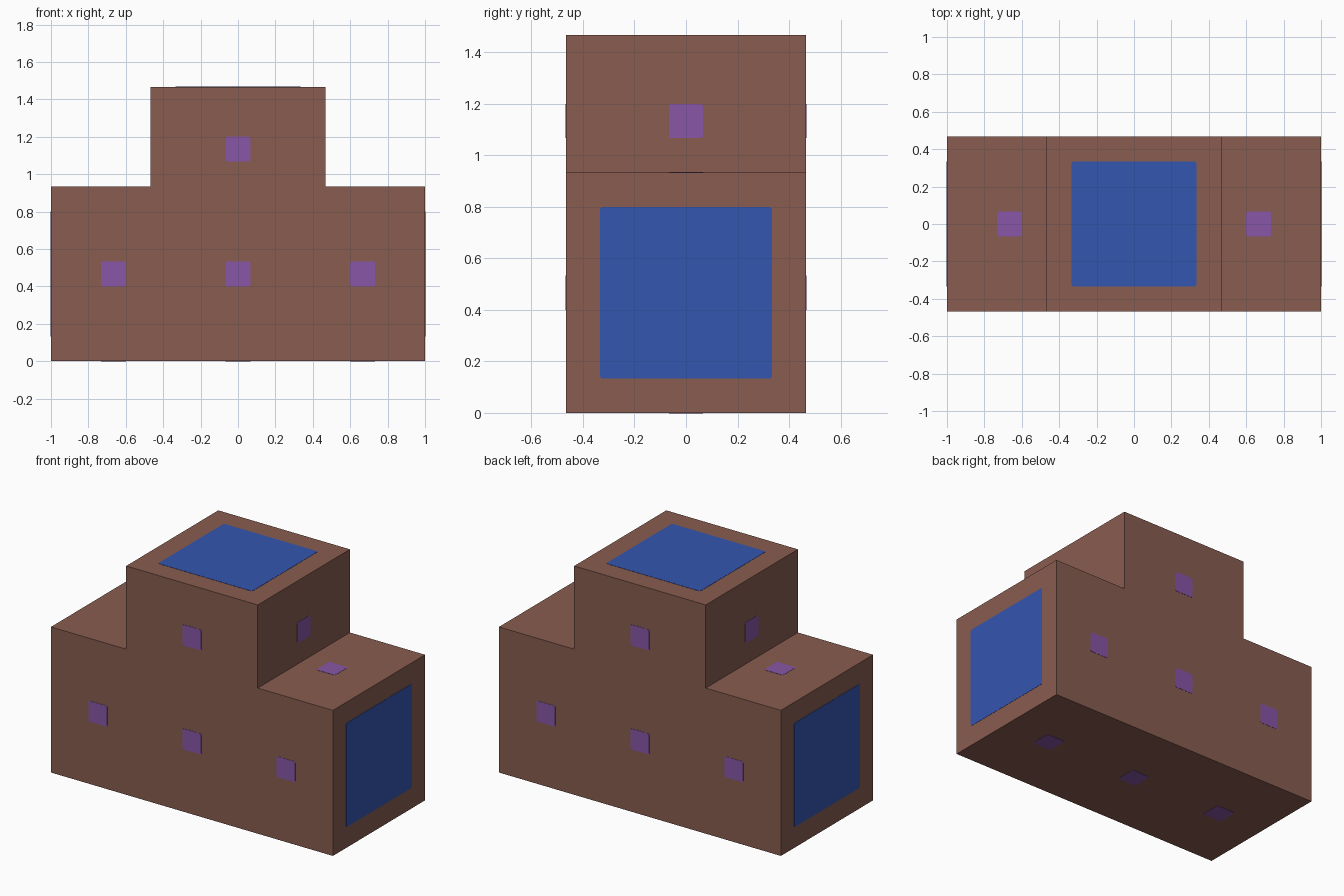
import bpy, bmesh
from mathutils import Vector, Matrix

if "Cube" in bpy.data.objects:
    bpy.data.objects.remove(bpy.data.objects["Cube"])

U = 1 / 15          # design unit
LIFT = 0.0015       # how far painted plates stand proud


def material(name, rgb):
    m = bpy.data.materials.new(name)
    m.use_nodes = True
    m.diffuse_color = (*rgb, 1)
    m.node_tree.nodes["Principled BSDF"].inputs["Base Color"].default_value = (*rgb, 1)
    return m


brown = material("brown", (0.246, 0.107, 0.08))
blue = material("blue", (0.034, 0.093, 0.434))
purple = material("purple", (0.246, 0.093, 0.381))


def finish(name, bm, mat):
    bmesh.ops.recalc_face_normals(bm, faces=bm.faces)
    mesh = bpy.data.meshes.new(name)
    bm.to_mesh(mesh)
    bm.free()
    mesh.materials.append(mat)
    bpy.context.collection.objects.link(bpy.data.objects.new(name, mesh))


def plate(name, centre, normal, size, mat):
    """Thin square with slightly rounded corners, lying on a surface."""
    bm = bmesh.new()
    bmesh.ops.create_cube(bm, size=1, matrix=Matrix.Diagonal((size, size, 2 * LIFT, 1)))
    corners = [e for e in bm.edges if abs(e.verts[0].co.z - e.verts[1].co.z) > LIFT]
    bmesh.ops.bevel(bm, geom=corners, offset=0.01, segments=3, profile=0.5, affect='EDGES')
    turn = Vector(normal).to_track_quat('Z', 'Y').to_matrix().to_4x4()
    bm.transform(Matrix.Translation(Vector(centre) * U) @ turn)
    finish(name, bm, mat)


# Body: stepped outline extruded front to back
outline = [(-15, 0), (15, 0), (15, 14), (7, 14), (7, 22), (-7, 22), (-7, 14), (-15, 14)]
bm = bmesh.new()
front = bm.faces.new([bm.verts.new((x * U, -7 * U, z * U)) for x, z in outline])
ext = bmesh.ops.extrude_face_region(bm, geom=[front], use_keep_orig=True)
moved = [g for g in ext["geom"] if isinstance(g, bmesh.types.BMVert)]
bmesh.ops.translate(bm, verts=moved, vec=(0, 14 * U, 0))
finish("body", bm, brown)

# Large blue panels on the open ends
large, small = 10 * U, 2 * U
plate("top_panel", (0, 0, 22), (0, 0, 1), large, blue)
for side, s in (("left", 1), ("right", -1)):
    plate(side + "_panel", (15 * s, 0, 7), (s, 0, 0), large, blue)
    plate(side + "_tower_mark", (7 * s, 0, 18 - 1), (s, 0, 0), small, purple)
    plate(side + "_shoulder_mark", (10 * s, 0, 14), (0, 0, 1), small, purple)

# Small purple marks on front, back and underside
for label, x in (("right", -10), ("middle", 0), ("left", 10)):
    plate("bottom_mark_" + label, (x, 0, 0), (0, 0, -1), small, purple)
    for face, s in (("front", -1), ("back", 1)):
        plate(face + "_mark_" + label, (x, 7 * s, 7), (0, s, 0), small, purple)
for face, s in (("front", -1), ("back", 1)):
    plate(face + "_tower_mark", (0, 7 * s, 17), (0, s, 0), small, purple)
